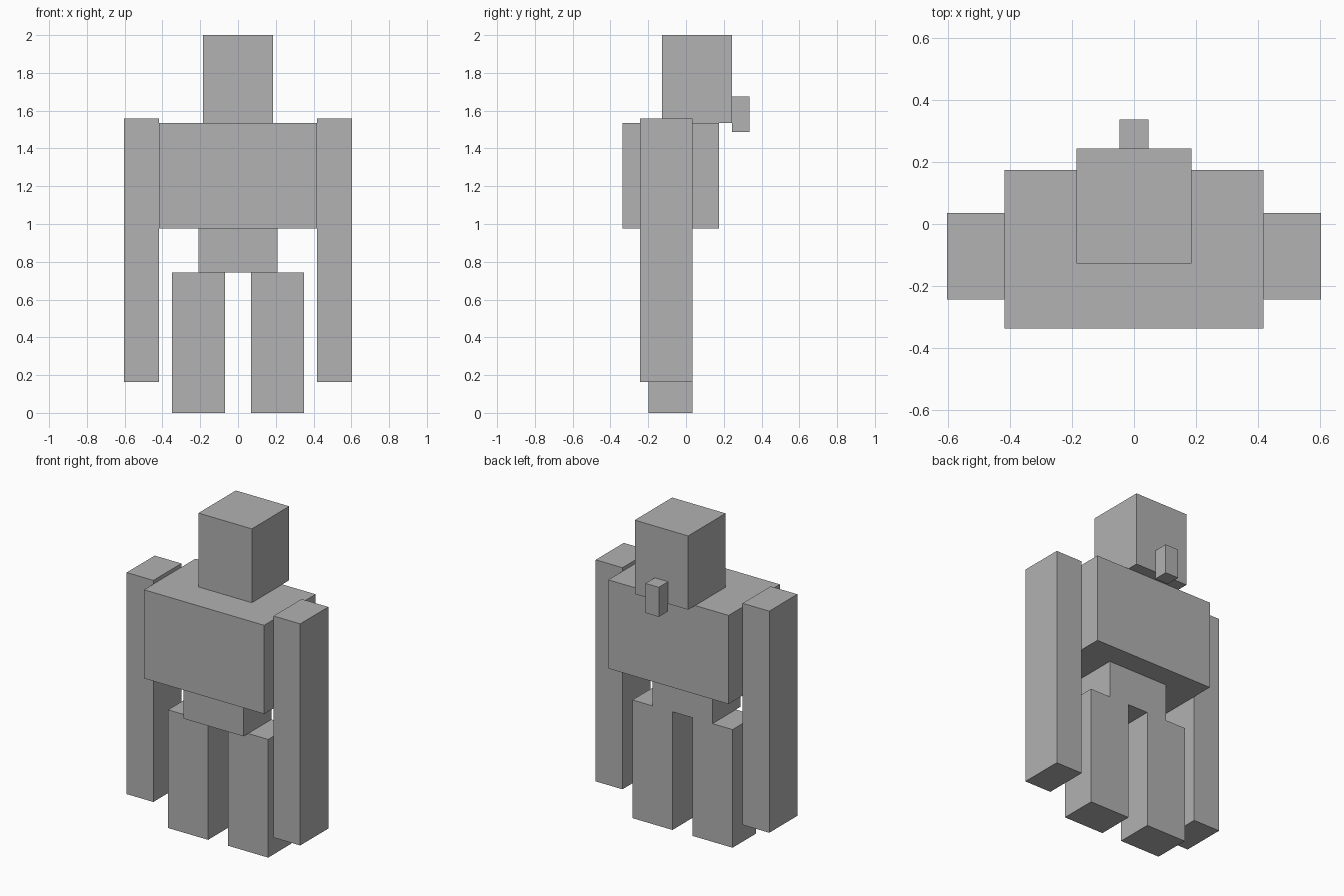
import bpy
from mathutils import Vector

cube = bpy.data.objects.get("Cube")
if cube:
    bpy.data.objects.remove(cube, do_unlink=True)

# One voxel: the figure stands 43 voxels tall
U = 2 / 43
# Depth shift that centres the 14.5 voxel overall depth
BACK = 7.25

grey = bpy.data.materials.new("plain grey")
grey.use_nodes = True
colour = (0.445, 0.445, 0.445, 1)
grey.diffuse_color = colour
grey.node_tree.nodes["Principled BSDF"].inputs["Base Color"].default_value = colour


def block(name, x, y, z):
    """Box from (min, max) voxel ranges; y is measured from the front."""
    low = Vector((x[0], y[0] - BACK, z[0])) * U
    high = Vector((x[1], y[1] - BACK, z[1])) * U
    bpy.ops.mesh.primitive_cube_add(size=1, location=(low + high) / 2)
    part = bpy.context.object
    part.name = name
    part.data.name = name
    part.scale = high - low
    bpy.ops.object.transform_apply(location=False, rotation=False, scale=True)
    part.data.materials.append(grey)
    return part


def pair(name, x, y, z):
    """Matching blocks on the model's left (+x) and right (-x)."""
    block("left_" + name, x, y, z)
    block("right_" + name, (-x[1], -x[0]), y, z)


# Head and the small block on its back
block("head", (-4, 4), (4.5, 12.5), (33, 43))
block("head_knob", (-1, 1), (12.5, 14.5), (32, 36))

# Trunk
block("chest", (-9, 9), (0, 11), (21, 33))
block("waist", (-4.5, 4.5), (2, 8), (16, 21))

# Limbs
pair("arm", (9, 13), (2, 8), (3.5, 33.5))
pair("leg", (1.5, 7.5), (3, 8), (0, 16))
